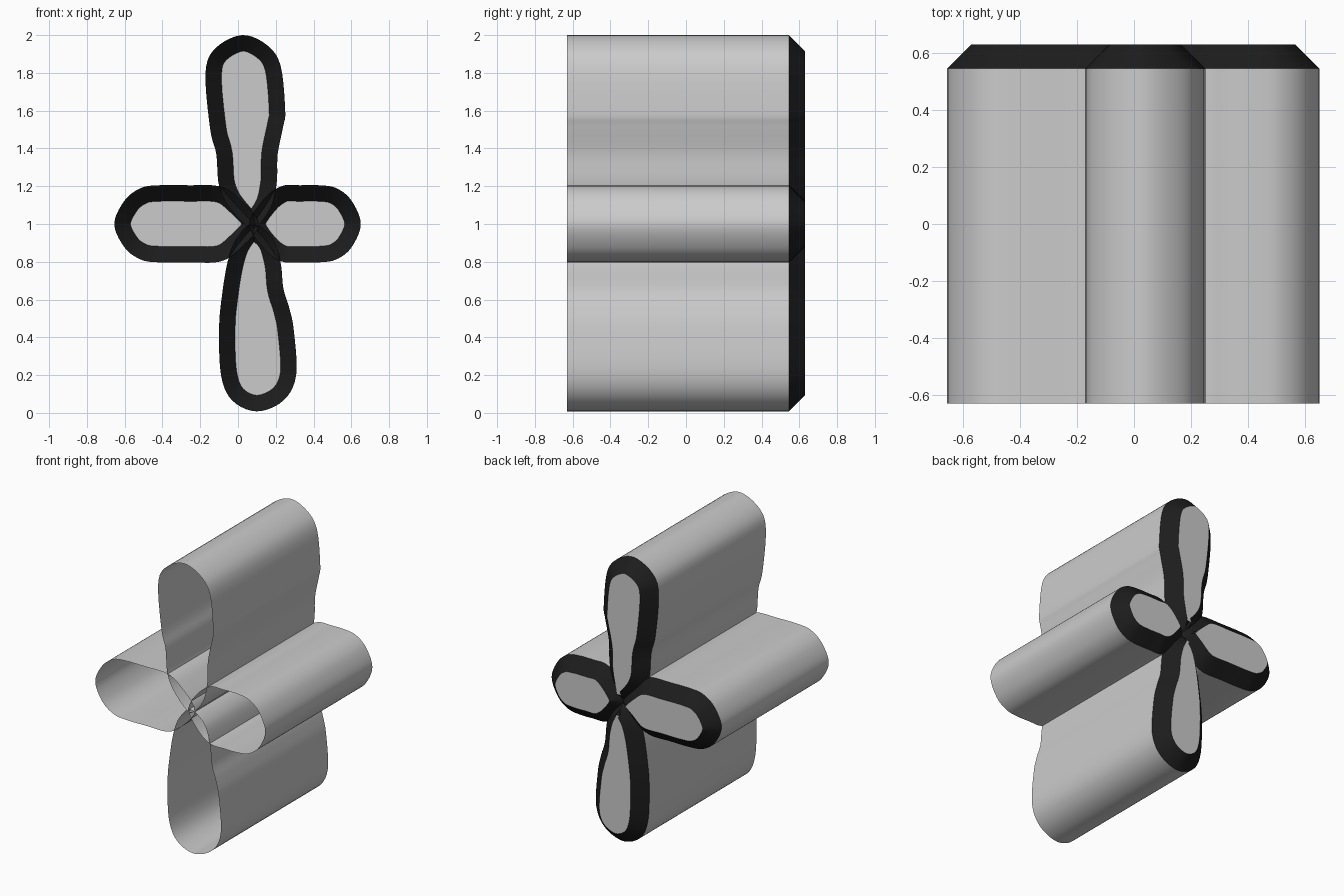
import bpy, bmesh
from mathutils import Vector

if "Cube" in bpy.data.objects:
    bpy.data.objects.remove(bpy.data.objects["Cube"])

Y0, Y1, Y2, INSET = -0.63, 0.545, 0.63, 0.085

dark = bpy.data.materials.new("dark_trim")
dark.diffuse_color = (0.012, 0.012, 0.012, 1)
dark.use_nodes = True
dark.node_tree.nodes["Principled BSDF"].inputs["Base Color"].default_value = dark.diffuse_color
grey = bpy.data.materials.new("grey")
grey.diffuse_color = (0.8, 0.8, 0.8, 1)
grey.use_nodes = True
grey.node_tree.nodes["Principled BSDF"].inputs["Base Color"].default_value = grey.diffuse_color


def smooth_loop(pts, n=5):
    """Closed Catmull-Rom curve through the points."""
    p = [Vector(q) for q in pts]
    out = []
    for i in range(len(p)):
        a, b, c, d = (p[(i + k) % len(p)] for k in (-1, 0, 1, 2))
        for s in range(n):
            t = s / n
            out.append(0.5 * (2 * b + (c - a) * t + (2 * a - 5 * b + 4 * c - d) * t * t
                              + (3 * b - a - 3 * c + d) * t ** 3))
    return out


def inset_loop(loop, d):
    """Offset a clockwise loop inwards."""
    out = []
    for i, v in enumerate(loop):
        t = (loop[(i + 1) % len(loop)] - loop[i - 1]).normalized()
        out.append(v + Vector((t.y, -t.x)) * d)
    return out


def lobe(name, pts):
    outer = smooth_loop(pts)
    inner = inset_loop(outer, INSET)
    bm = bmesh.new()
    rings = [[bm.verts.new((v.x, y, v.y)) for v in ring]
             for ring, y in ((outer, Y0), (outer, Y1), (inner, Y2))]
    n = len(outer)
    # open-fronted tube wall, then dark chamfer
    for k in range(2):
        for i in range(n):
            j = (i + 1) % n
            f = bm.faces.new((rings[k][i], rings[k][j], rings[k + 1][j], rings[k + 1][i]))
            f.material_index = k
    # flat back cap
    bm.faces.new(rings[2])
    bmesh.ops.recalc_face_normals(bm, faces=bm.faces)
    me = bpy.data.meshes.new(name)
    bm.to_mesh(me)
    bm.free()
    me.materials.append(grey)
    me.materials.append(dark)
    ob = bpy.data.objects.new(name, me)
    bpy.context.collection.objects.link(ob)
    bpy.context.view_layer.objects.active = ob
    ob.select_set(True)
    bpy.ops.object.shade_smooth_by_angle(angle=0.5)
    ob.select_set(False)


# outlines run clockwise in the x-z plane
lobe("upper_lobe", [(0.02, 2.0), (0.15, 1.95), (0.225, 1.84), (0.25, 1.6), (0.24, 1.52),
                    (0.21, 1.37), (0.205, 1.22), (0.17, 1.08), (0.075, 0.98), (-0.04, 1.08),
                    (-0.1, 1.2), (-0.115, 1.37), (-0.147, 1.5), (-0.172, 1.8), (-0.12, 1.93)])
lobe("lower_lobe", [(0.1, 0.008), (-0.03, 0.065), (-0.09, 0.2), (-0.1, 0.45), (-0.085, 0.62),
                    (-0.055, 0.8), (-0.01, 0.92), (0.075, 1.0), (0.18, 0.93), (0.225, 0.8),
                    (0.24, 0.66), (0.27, 0.56), (0.295, 0.44), (0.308, 0.2), (0.24, 0.065)])
lobe("left_lobe", [(-0.655, 1.0), (-0.6, 1.125), (-0.515, 1.19), (-0.42, 1.205), (-0.26, 1.205),
                   (-0.1, 1.2), (0.0, 1.14), (0.11, 1.0), (0.0, 0.86), (-0.1, 0.8),
                   (-0.26, 0.797), (-0.42, 0.797), (-0.515, 0.812), (-0.6, 0.875)])
lobe("right_lobe", [(0.65, 1.0), (0.6, 0.875), (0.52, 0.812), (0.43, 0.797), (0.33, 0.797),
                    (0.23, 0.802), (0.135, 0.87), (0.06, 1.0), (0.135, 1.13), (0.23, 1.2),
                    (0.33, 1.205), (0.43, 1.205), (0.52, 1.19), (0.6, 1.125)])
